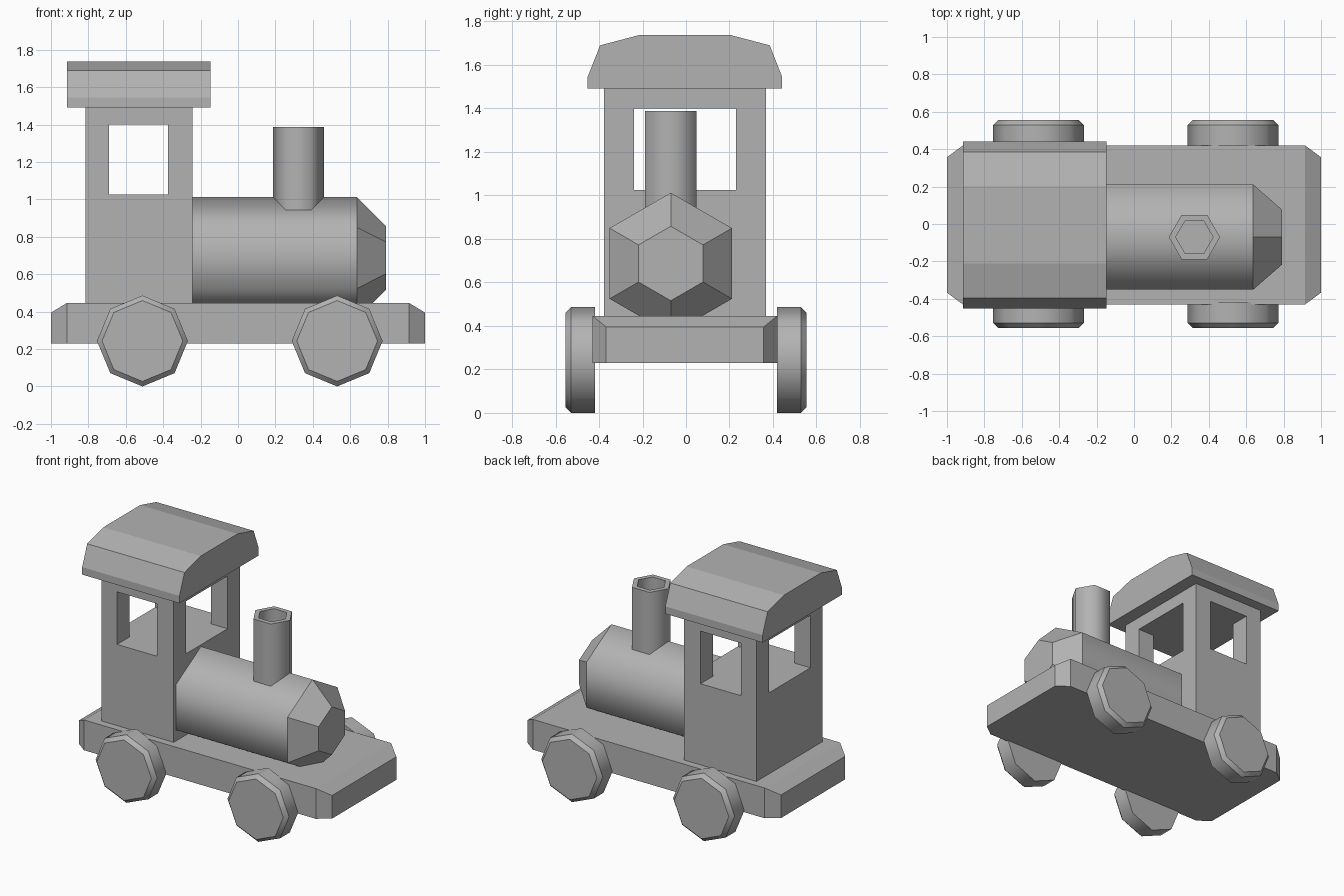
import bpy, bmesh
from math import cos, sin, pi

if "Cube" in bpy.data.objects:
    bpy.data.objects.remove(bpy.data.objects["Cube"])

# Plain mid-grey finish
GREY = bpy.data.materials.new("grey")
GREY.diffuse_color = (0.45, 0.45, 0.45, 1)
GREY.use_nodes = True
GREY.node_tree.nodes["Principled BSDF"].inputs["Base Color"].default_value = GREY.diffuse_color


def loft(name, rings, smooth=False):
    """Join matching rings into a closed solid; smooth rounds the sides but keeps rims sharp."""
    bm = bmesh.new()
    vs = [[bm.verts.new(p) for p in ring] for ring in rings]
    n = len(vs[0])
    for a, b in zip(vs, vs[1:]):
        for i in range(n):
            bm.faces.new((a[i], a[(i + 1) % n], b[(i + 1) % n], b[i])).smooth = smooth
    bm.faces.new(vs[0])
    bm.faces.new(vs[-1])
    for ring in vs:
        for i in range(n):
            bm.edges.get((ring[i], ring[(i + 1) % n])).smooth = False
    bmesh.ops.recalc_face_normals(bm, faces=bm.faces)
    me = bpy.data.meshes.new(name)
    bm.to_mesh(me)
    bm.free()
    me.materials.append(GREY)
    ob = bpy.data.objects.new(name, me)
    bpy.context.collection.objects.link(ob)
    return ob


def polygon(n, r, start):
    return [(r * cos(start + 2 * pi * i / n), r * sin(start + 2 * pi * i / n)) for i in range(n)]


def box(name, x0, x1, y0, y1, z0, z1):
    return loft(name, [[(x, y0, z0), (x, y1, z0), (x, y1, z1), (x, y0, z1)] for x in (x0, x1)])


YC = -0.005    # body centre
YB = -0.07     # boiler and chimney centre

# Chassis with tapered ends
def section(x, w, top):
    return [(x, YC - w, 0.23), (x, YC + w, 0.23), (x, YC + w, top), (x, YC - w, top)]

loft("chassis", [section(-1, 0.362, 0.395), section(-0.915, 0.425, 0.446),
                 section(0.915, 0.425, 0.446), section(1, 0.362, 0.395)])

# Cab: solid lower block, four corner posts, header
X0, X1, WX0, WX1 = -0.815, -0.243, -0.69, -0.373
HW, WW = 0.373, 0.234
box("cab_body", X0, X1, YC - HW, YC + HW, 0.44, 1.025)
box("cab_header", X0, X1, YC - HW, YC + HW, 1.4, 1.5)
for i, (a, b) in enumerate(((X0, WX0), (WX1, X1))):
    for s, side in ((-1, "near"), (1, "far")):
        y0, y1 = sorted((YC + s * WW, YC + s * HW))
        box(f"cab_post_{side}_{i}", a, b, y0, y1, 1.025, 1.4)

# Arched roof
half = [(0.447, 1.492), (0.447, 1.545), (0.39, 1.69), (0.207, 1.738)]
profile = half + [(-y, z) for y, z in reversed(half)]
loft("roof", [[(x, YC + y, z) for y, z in profile] for x in (-0.914, -0.146)])

# Boiler and tapered nose
def hexagon_x(x, r):
    return [(x, YB + a, 0.687 + b) for a, b in polygon(6, r, pi / 2)]

loft("boiler", [hexagon_x(-0.25, 0.325), hexagon_x(0.637, 0.325)], True)
loft("nose", [hexagon_x(0.637, 0.325), hexagon_x(0.79, 0.171)])

# Hollow chimney
def hexagon_z(z, r):
    return [(0.323 + a, YB + b, z) for a, b in polygon(6, r, 0)]

loft("chimney", [hexagon_z(0.85, 0.137), hexagon_z(1.387, 0.137),
                 hexagon_z(1.387, 0.1), hexagon_z(1.17, 0.1)], True)

# Chamfered eight-sided wheels
for x, end in ((-0.511, "rear"), (0.53, "front")):
    for s, side in ((-1, "near"), (1, "far")):
        loft(f"wheel_{end}_{side}",
             [[(x + a, s * y, 0.243 + b) for a, b in polygon(8, r, pi / 2)]
              for y, r in ((0.418, 0.243), (0.528, 0.243), (0.555, 0.216))], True)
